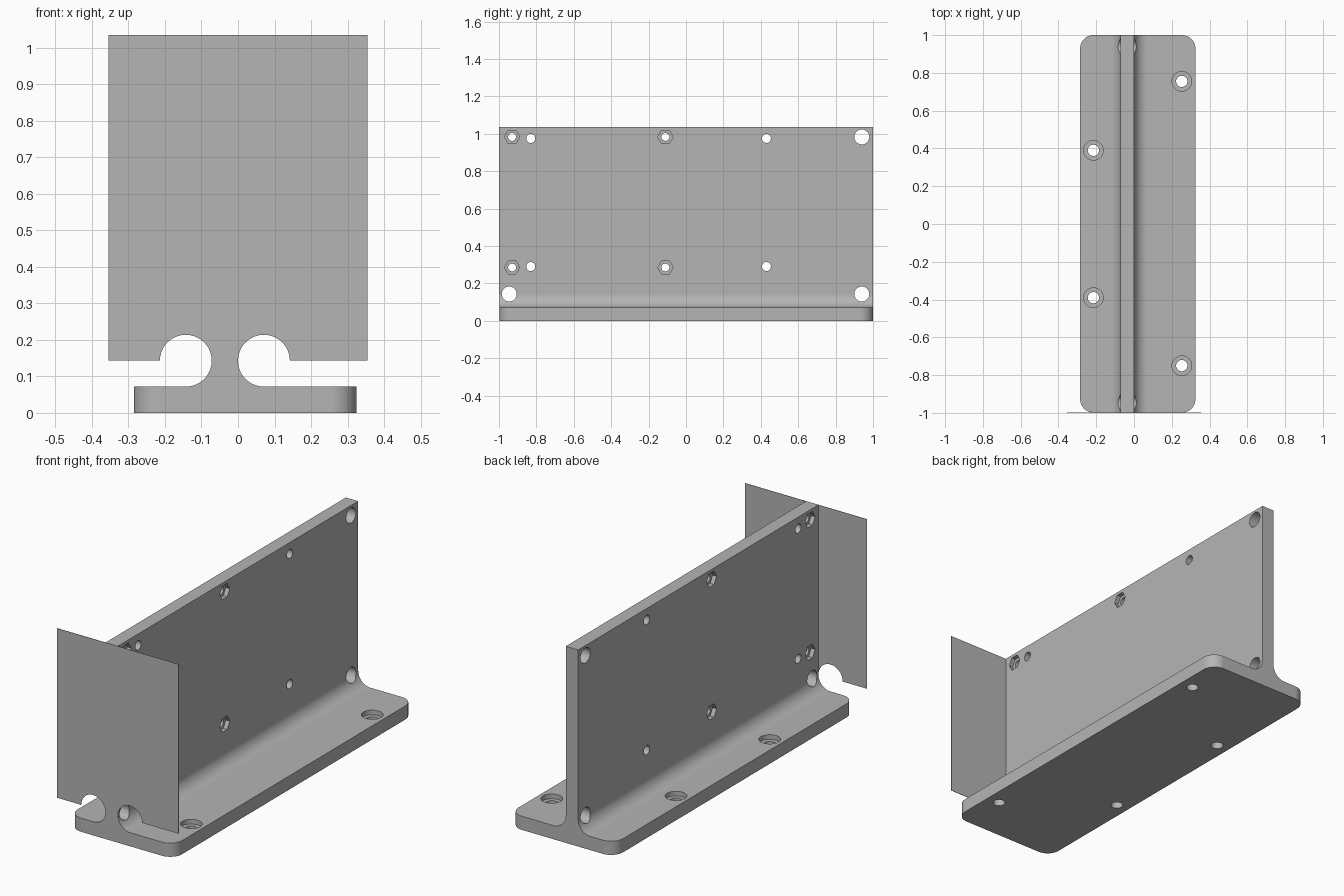
import bpy, bmesh
from math import sin, cos, pi
from mathutils import Matrix, Vector

if "Cube" in bpy.data.objects:
    bpy.data.objects.remove(bpy.data.objects["Cube"])

grey = bpy.data.materials.new("plain grey")
grey.use_nodes = True
grey.diffuse_color = (0.46, 0.46, 0.46, 1)
grey.node_tree.nodes["Principled BSDF"].inputs["Base Color"].default_value = grey.diffuse_color

# Main dimensions
BASE_L, BASE_R, BASE_T = -0.285, 0.325, 0.072
WEB_L, WEB_R, TOP = -0.072, 0.0, 1.035
R = 0.071                    # fillet radius
MID = BASE_T + R             # height of the fillet centres
SHEET = 0.002                # front sheet thickness


def arc(cx, cz, r, a0, a1, n=20):
    """Points along an arc in the xz plane, angles in multiples of pi."""
    angles = [pi * (a0 + (a1 - a0) * i / n) for i in range(n + 1)]
    return [(cx + r * cos(a), cz + r * sin(a)) for a in angles]


def finish(bm, name):
    bmesh.ops.recalc_face_normals(bm, faces=bm.faces)
    mesh = bpy.data.meshes.new(name)
    bm.to_mesh(mesh)
    bm.free()
    obj = bpy.data.objects.new(name, mesh)
    mesh.materials.append(grey)
    bpy.context.collection.objects.link(obj)
    return obj


def extrude_profile(points, y0, y1):
    bm = bmesh.new()
    face = bm.faces.new([bm.verts.new((x, y0, z)) for x, z in points])
    ext = bmesh.ops.extrude_face_region(bm, geom=[face])["geom"]
    moved = [v for v in ext if isinstance(v, bmesh.types.BMVert)]
    bmesh.ops.translate(bm, verts=moved, vec=(0, y1 - y0, 0))
    return bm


def add_cutter(bm, centre, radius, depth, axis, sides=32):
    turn = Matrix.Rotation(pi / 2, 4, 'Y') if axis == 'X' else Matrix()
    bmesh.ops.create_cone(bm, cap_ends=True, segments=sides, radius1=radius,
                          radius2=radius, depth=depth,
                          matrix=Matrix.Translation(Vector(centre)) @ turn)


# Inverted T bracket with filleted web and rounded base corners
profile = [(BASE_L, 0), (BASE_R, 0), (BASE_R, BASE_T)]
profile += arc(WEB_R + R, MID, R, 1.5, 1)
profile += [(WEB_R, TOP), (WEB_L, TOP)]
profile += arc(WEB_L - R, MID, R, 0, -0.5)
profile += [(BASE_L, BASE_T)]
bm = extrude_profile(profile, -1 + SHEET, 1)
corners = [e for e in bm.edges
           if all(abs(v.co.x - x) < 1e-4 for v in e.verts for x in [e.verts[0].co.x])
           and abs(e.verts[0].co.y - e.verts[1].co.y) < 1e-4
           and min(abs(e.verts[0].co.x - BASE_L), abs(e.verts[0].co.x - BASE_R)) < 1e-4]
bmesh.ops.bevel(bm, geom=corners, offset=0.07, segments=12, profile=0.5, affect='EDGES')
bracket = finish(bm, "t_bracket")

# Through holes and recesses
web_x = (WEB_L + WEB_R) / 2
holes, recesses = bmesh.new(), bmesh.new()
for y, z in [(0.94, 0.983), (0.94, MID), (-0.945, MID)]:
    add_cutter(holes, (web_x, y, z), 0.04, 0.4, 'X')
for z in (0.29, 0.975):
    for y in (-0.83, 0.43):
        add_cutter(holes, (web_x, y, z), 0.024, 0.4, 'X')
for z in (0.285, 0.983):
    for y in (-0.93, -0.11):
        add_cutter(holes, (web_x, y, z), 0.021, 0.4, 'X')
        for face_x in (WEB_L, WEB_R):
            add_cutter(recesses, (face_x, y, z), 0.041, 0.045, 'X', 6)
for x, y in [(0.253, 0.755), (0.253, -0.75), (-0.215, 0.39), (-0.215, -0.39)]:
    add_cutter(holes, (x, y, BASE_T / 2), 0.03, 0.3, 'Z')
    add_cutter(recesses, (x, y, BASE_T), 0.052, 0.05, 'Z')

bpy.context.view_layer.objects.active = bracket
for cutter in (finish(recesses, "recess_cutter"), finish(holes, "hole_cutter")):
    cutter.hide_render = True
    mod = bracket.modifiers.new("cut", 'BOOLEAN')
    mod.operation, mod.solver, mod.object = 'DIFFERENCE', 'EXACT', cutter
    bpy.ops.object.modifier_apply(modifier=mod.name)
    bpy.data.objects.remove(cutter)

# Smooth fillets and bores, flat faces kept flat
bpy.ops.object.select_all(action='DESELECT')
bracket.select_set(True)
bpy.ops.object.shade_smooth_by_angle(angle=pi / 6)
bracket.modifiers.new("flat faces", 'WEIGHTED_NORMAL').keep_sharp = True

# Thin front sheet with two round relief notches
HALF = 0.355
outline = [(-HALF, TOP), (-HALF, MID)]
outline += arc(WEB_L - R, MID, R, 1, 0)
outline += arc(WEB_R + R, MID, R, 1, 0)
outline += [(HALF, MID), (HALF, TOP)]
finish(extrude_profile(outline, -1, -1 + SHEET), "front_sheet")
